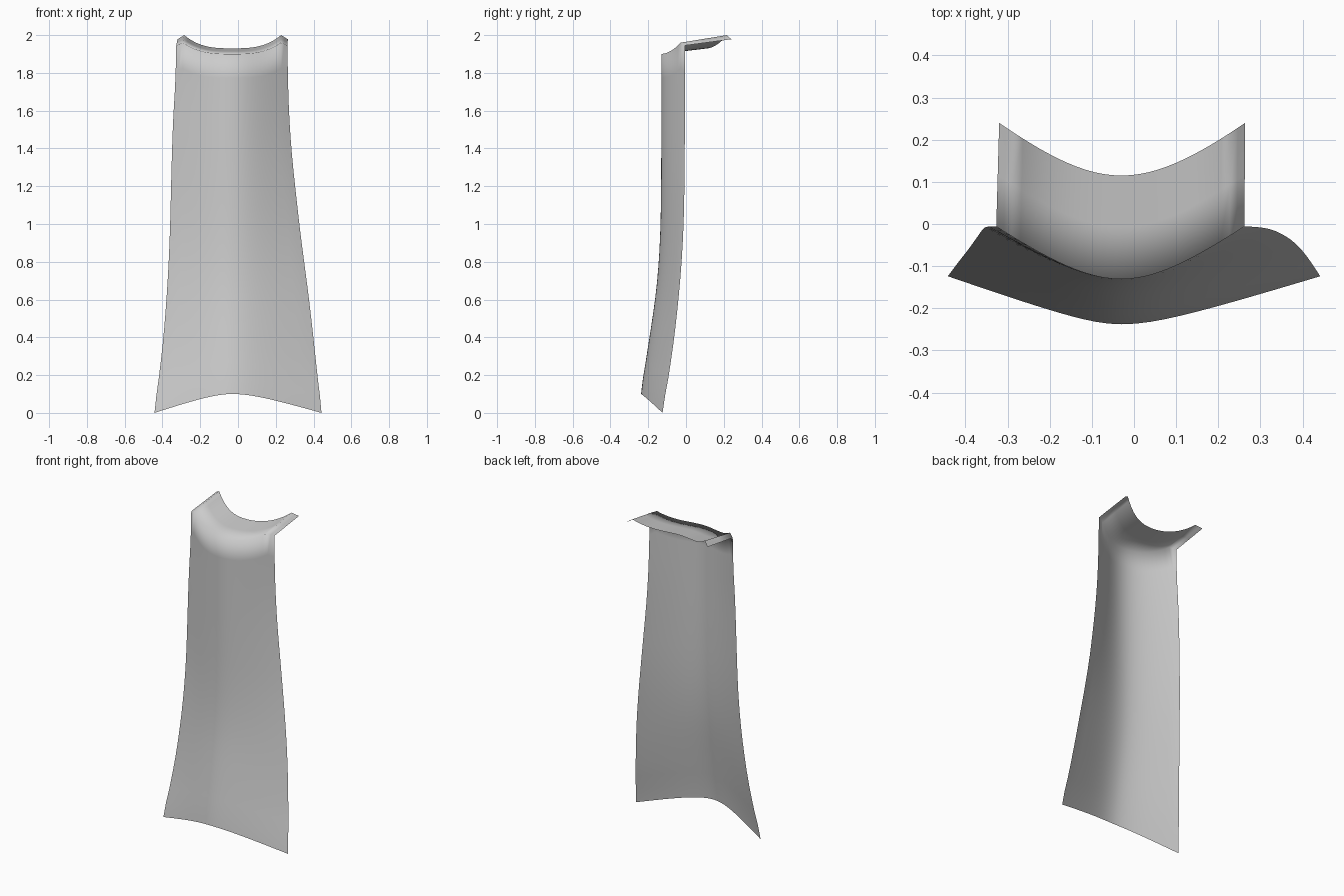
import bpy, bmesh, math

if "Cube" in bpy.data.objects:
    bpy.data.objects.remove(bpy.data.objects["Cube"])

CX = -0.03   # x of the panel's centre crease
PEAK = 0.88  # where the side rims turn down

# edge and centre line, sampled at even steps from hem to fold
LEFT_X = [-.442, -.418, -.396, -.380, -.368, -.360, -.355, -.350, -.343, -.332, -.327]
RIGHT_X = [.442, .421, .400, .378, .353, .328, .306, .286, .272, .265, .262]
EDGE_Y = [-.124, -.092, -.064, -.042, -.025, -.014, -.009, -.007, -.006, -.006, -.006]
MID_Y = [-.238, -.212, -.184, -.159, -.143, -.135, -.132, -.131, -.131, -.131, -.131]


def sample(table, v):
    """Catmull-Rom lookup, v in 0..1."""
    f = v * (len(table) - 1)
    i = min(int(f), len(table) - 2)
    t = f - i
    a, b, c, d = (table[max(0, min(len(table) - 1, i + k))] for k in (-1, 0, 1, 2))
    return b + .5 * t * (c - a + t * (2*a - 5*b + 4*c - d + t * (3*(b - c) + d - a)))


def bow(t, c):
    """Rounded V from 0 at the middle to 1 at the edge."""
    return (math.sqrt(t*t + c*c) - c) / (math.sqrt(1 + c*c) - c)


def rim(t, mid, peak, end):
    """Saddle-shaped height across the panel with turned-down ends."""
    if t <= PEAK:
        return mid + (peak - mid) * (t / PEAK) ** 3
    return peak + (end - peak) * (t - PEAK) / (1 - PEAK)


def across(s, left, right):
    return CX + (right - CX) * s if s > 0 else CX + (CX - left) * s


def body_point(s, v):
    t = abs(s)
    x = across(s, sample(LEFT_X, v), sample(RIGHT_X, v))
    mid, edge = sample(MID_Y, v), sample(EDGE_Y, v)
    y = mid + (edge - mid) * bow(t, .25 + .35 * v)
    z0 = .1 * (1 - bow(t, .35))
    z = z0 + (rim(t, 1.90, 1.96, 1.945) - z0) * v
    return x, y, z


def back_point(s):
    t = abs(s)
    return (across(s, -.32, .264), .115 + .125 * bow(t, .75),
            rim(t, 1.93, 2.0, 1.978))


half = [i / 12 * PEAK for i in range(1, 13)] + [.94, 1]
cols = [-s for s in reversed(half)] + [0] + half
body_rows = [i / 20 * .93 for i in range(21)] + [1]

# curved panel with its folded-back top lip, as one sheet
bm = bmesh.new()
rows = [[bm.verts.new(body_point(s, v)) for s in cols] for v in body_rows]
for k in (.5, 1):
    rows.append([bm.verts.new([a + (b - a) * k for a, b in
                               zip(body_point(s, 1), back_point(s))]) for s in cols])
for lo, hi in zip(rows, rows[1:]):
    for j in range(len(cols) - 1):
        bm.faces.new((lo[j], lo[j + 1], hi[j + 1], hi[j])).smooth = True
mesh = bpy.data.meshes.new("curved_panel")
bm.to_mesh(mesh)
bm.free()
bpy.context.collection.objects.link(bpy.data.objects.new("curved_panel", mesh))
